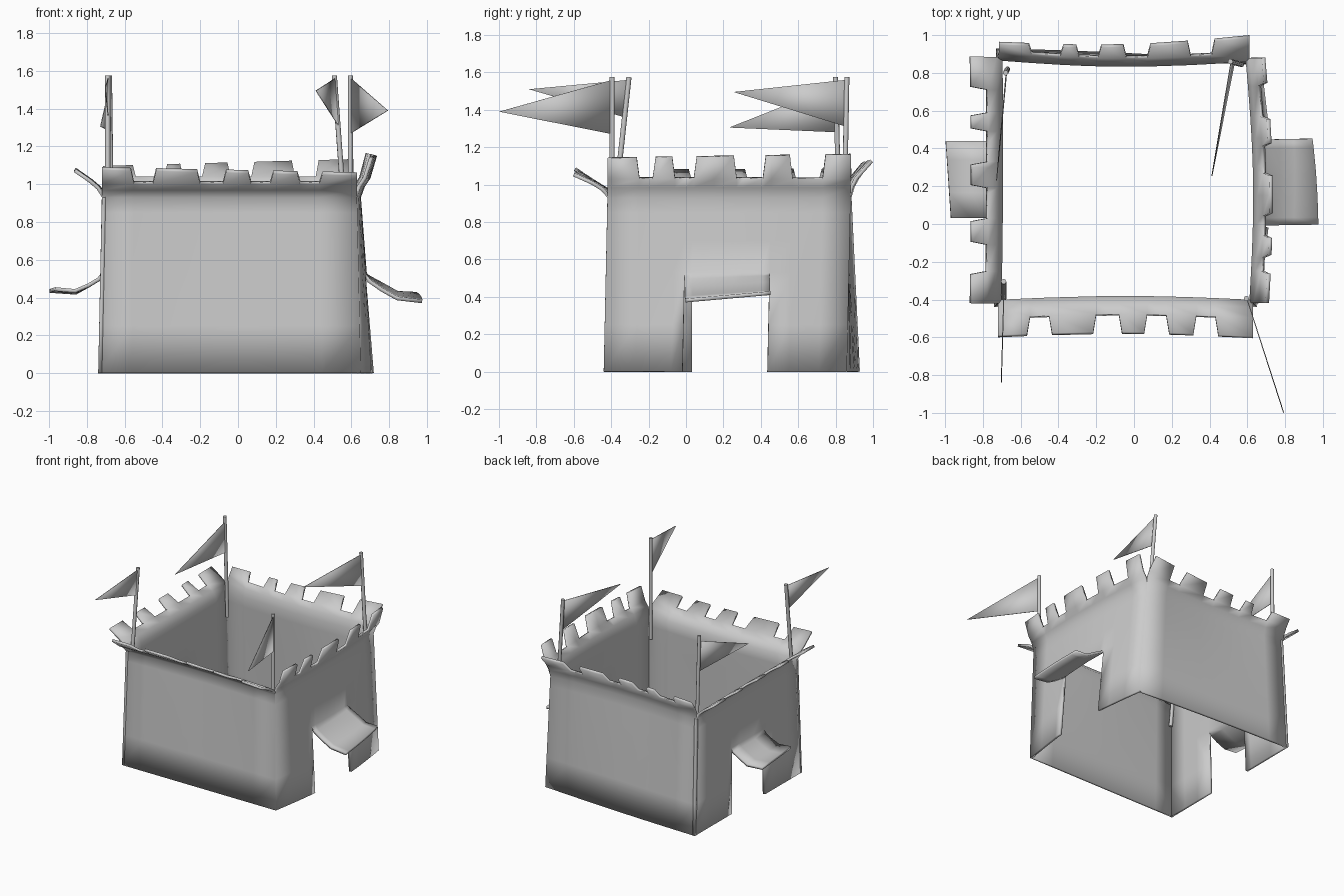
import bpy, bmesh, math
from mathutils import Vector

if "Cube" in bpy.data.objects:
    bpy.data.objects.remove(bpy.data.objects["Cube"])

ZR = 0.93  # height where the straight wall ends and the flare begins
BOT = {'fl': (-0.74, -0.44), 'fr': (0.65, -0.44), 'br': (0.67, 0.86), 'bl': (-0.73, 0.93)}
TOP = {'fl': (-0.72, -0.42), 'fr': (0.63, -0.42), 'br': (0.61, 0.88), 'bl': (-0.715, 0.885)}


def lerp(a, b, t):
    return a + (b - a) * t


def finish(bm, name, thick=0, angle=50):
    me = bpy.data.meshes.new(name)
    bm.to_mesh(me)
    bm.free()
    ob = bpy.data.objects.new(name, me)
    bpy.context.collection.objects.link(ob)
    if thick:
        mod = ob.modifiers.new("thickness", 'SOLIDIFY')
        mod.thickness = thick
        mod.offset = -1
    bpy.ops.object.select_all(action='DESELECT')
    ob.select_set(True)
    bpy.context.view_layer.objects.active = ob
    bpy.ops.object.shade_smooth_by_angle(angle=math.radians(angle))
    return ob


def wall(name, c0, c1, axis, teeth, notch, tip0, tip1, bow, door=None, flap=None):
    """Cloth wall from corner c0 to c1; notch/tip are (outward, z) of the flare."""
    a, b = TOP[c0][axis], TOP[c1][axis]
    to_t = lambda c: min(1, max(0, (c - a) / (b - a)))
    spans = [sorted((to_t(p), to_t(q))) for p, q in teeth]
    spans = [[0 if s < 0.02 else s, 1 if e > 0.98 else e] for s, e in spans]
    dspan = sorted(to_t(c) for c in door) if door else None
    ts = {0.0, 1.0}
    for s in spans:
        ts.update(s)
    if door:
        ts.update(dspan + [lerp(*dspan, 0.33), lerp(*dspan, 0.67)])
    ts = sorted(ts)
    d = Vector((*TOP[c1], 0)) - Vector((*TOP[c0], 0))
    out = d.normalized().cross(Vector((0, 0, 1)))
    starts = [s for s, e in spans if s > 0]
    ends = [e for s, e in spans if e < 1]

    def base(t, z):
        f = min(z / ZR, 1)
        p0 = Vector((*BOT[c0], 0)).lerp(Vector((*TOP[c0], 0)), f)
        p1 = Vector((*BOT[c1], 0)).lerp(Vector((*TOP[c1], 0)), f)
        p = p0.lerp(p1, t) + out * lerp(bow[0], bow[1], f) * math.sin(math.pi * t)
        p.z = z
        return p

    def raised(t, o, z):
        p = base(t, ZR) + out * o
        p.z = z
        return p

    zs = [0, 0.25, 0.53, 0.7, 0.85, ZR]
    bm = bmesh.new()
    cols, flaps = [], []
    for t in ts:
        col = [base(t, z) for z in zs]
        col.append(raised(t, notch[0] * 0.4, lerp(ZR, notch[1], 0.55)))
        col.append(raised(t, notch[0], notch[1]))
        tt = t + (0.012 if t in starts else -0.012 if t in ends else 0)
        col.append(raised(tt, lerp(tip0[0], tip1[0], t), lerp(tip0[1], tip1[1], t)))
        cols.append([bm.verts.new(p) for p in col])
        strip = []
        if door and dspan[0] <= t <= dspan[1]:
            k = (t - dspan[0]) / (dspan[1] - dspan[0])
            strip = [cols[-1][2]]
            for o, z, tilt, skew in flap:
                p = base(t, 0.53) + out * (o + skew * (k - 0.5))
                p.z = z + tilt * (k - 0.5)
                strip.append(bm.verts.new(p))
        flaps.append(strip)
    last = len(cols[0]) - 2
    for i in range(len(ts) - 1):
        mid = (ts[i] + ts[i + 1]) / 2
        in_door = door and dspan[0] < mid < dspan[1]
        for j in range(last + 1):
            if in_door and j < 2:
                continue
            if j == last and not any(s < mid < e for s, e in spans):
                continue
            bm.faces.new((cols[i][j], cols[i + 1][j], cols[i + 1][j + 1], cols[i][j + 1]))
        if in_door:
            A, B = flaps[i], flaps[i + 1]
            for j in range(len(A) - 1):
                bm.faces.new((A[j + 1], B[j + 1], B[j], A[j]))
    loose = [v for v in bm.verts if not v.link_faces]
    bmesh.ops.delete(bm, geom=loose, context='VERTS')
    return finish(bm, name, 0.02)


# Four walls with flared battlements; side walls have a lifted door flap
wall("front_wall", 'fl', 'fr', 0,
     [(-0.72, -0.55), (-0.45, -0.2), (-0.08, 0.07), (0.17, 0.33), (0.43, 0.63)],
     (0.085, 1.0), (0.18, 1.075), (0.185, 1.045), (0, 0.02 * -1))
wall("right_wall", 'fr', 'br', 1,
     [(-0.42, -0.25), (-0.18, -0.06), (0.04, 0.27), (0.41, 0.57), (0.73, 0.88)],
     (0.05, 1.03), (0.085, 1.14), (0.085, 1.16), (0.065, 0.03), (0.0, 0.455),
     [(0.025, 0.505, 0.02, 0), (0.09, 0.465, 0.03, 0), (0.17, 0.42, 0.03, 0), (0.285, 0.41, 0.04, -0.03)])
wall("back_wall", 'br', 'bl', 0,
     [(0.41, 0.62), (0.07, 0.30), (-0.19, -0.04), (-0.39, -0.29), (-0.715, -0.54)],
     (0.04, 1.03), (0.12, 1.12), (0.08, 1.085), (0.01, -0.03))
wall("left_wall", 'bl', 'fl', 1,
     [(0.71, 0.89), (0.49, 0.59), (0.19, 0.33), (-0.11, 0.03), (-0.42, -0.25)],
     (0.07, 1.01), (0.155, 1.07), (0.15, 1.065), (0, -0.005), (0.03, 0.43),
     [(0.02, 0.505, 0, 0), (0.07, 0.475, 0, 0), (0.14, 0.44, 0.01, 0), (0.26, 0.45, 0.01, -0.03)])


# Corner poles with pennants
def flag(name, foot, head, z_hi, z_lo, tip):
    foot, head = Vector(foot), Vector(head)
    axis = head - foot
    bm = bmesh.new()
    m = axis.to_track_quat('Z', 'Y').to_matrix().to_4x4()
    m.translation = (foot + head) / 2
    bmesh.ops.create_cone(bm, cap_ends=True, segments=8, radius1=0.014,
                          radius2=0.014, depth=axis.length, matrix=m)
    finish(bm, name + "_pole", angle=50)
    bm = bmesh.new()
    on_pole = lambda z: foot + axis * ((z - foot.z) / axis.z)
    bm.faces.new([bm.verts.new(p) for p in (on_pole(z_hi), on_pole(z_lo), Vector(tip))])
    finish(bm, name + "_pennant", 0.005)


flag("front_left", (-0.69, -0.395, 0.75), (-0.69, -0.305, 1.575), 1.56, 1.36, (-0.705, -0.84, 1.51))
flag("front_right", (0.595, -0.395, 0.75), (0.595, -0.395, 1.575), 1.56, 1.27, (0.79, -1.0, 1.39))
flag("back_right", (0.57, 0.845, 0.75), (0.51, 0.86, 1.575), 1.56, 1.31, (0.41, 0.255, 1.495))
flag("back_left", (-0.67, 0.82, 0.75), (-0.68, 0.80, 1.575), 1.53, 1.28, (-0.73, 0.23, 1.305))
